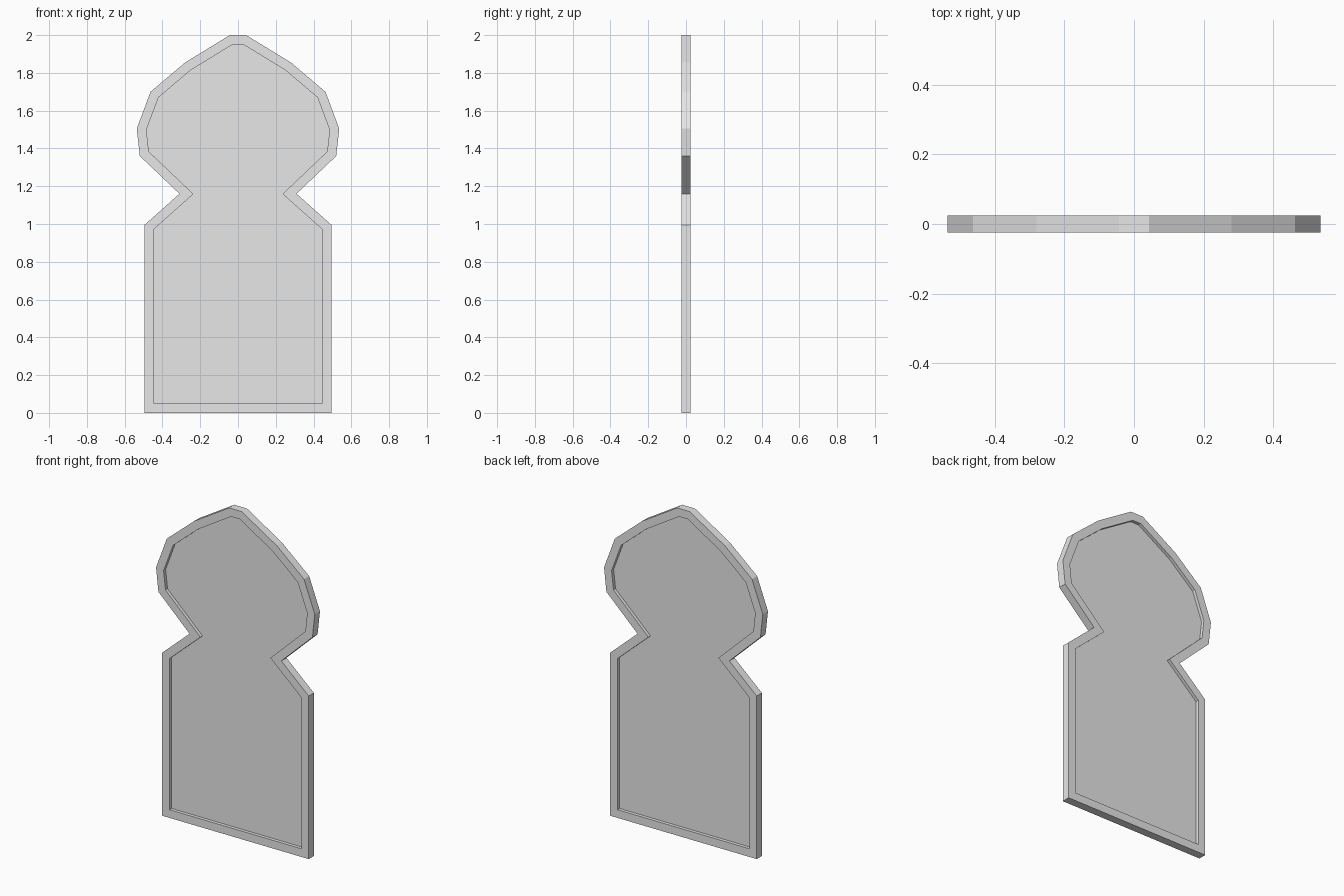
import bpy
import bmesh
from mathutils import Vector

cube = bpy.data.objects.get("Cube")
if cube:
    bpy.data.objects.remove(cube, do_unlink=True)

THICK = 0.05     # whole frame
BORDER = 0.05    # width of the raised rim
RECESS = 0.02    # depth of the panel on each side

# Right half of the outline, from the bottom up
HALF = [(0.495, 0), (0.495, 0.995), (0.31, 1.16), (0.52, 1.36),
        (0.536, 1.505), (0.463, 1.70), (0.28, 1.855), (0.043, 2.0)]
outline = HALF + [(-x, z) for x, z in reversed(HALF)]

# Flat grey finish
grey = bpy.data.materials.new("plain_grey")
grey.use_nodes = True
color = (0.8, 0.8, 0.8, 1)
grey.diffuse_color = color
grey.node_tree.nodes["Principled BSDF"].inputs["Base Color"].default_value = color


def offset_inward(points, distance):
    """Mitred inward offset of a counter-clockwise outline."""
    result = []
    for i, point in enumerate(points):
        p = Vector(point)
        a = (p - Vector(points[i - 1])).normalized()
        b = (Vector(points[(i + 1) % len(points)]) - p).normalized()
        na, nb = Vector((-a.y, a.x)), Vector((-b.y, b.x))
        result.append(p + (na + nb) * distance / (1 + na.dot(nb)))
    return result


# Rim and recessed panel, as a chain of outline loops from front to back
inner = offset_inward(outline, BORDER)
front, deep = -THICK / 2, -THICK / 2 + RECESS
loops = [(inner, deep), (inner, front), (outline, front),
         (outline, -front), (inner, -front), (inner, -deep)]

bm = bmesh.new()
rings = [[bm.verts.new((x, y, z)) for x, z in pts] for pts, y in loops]
count = len(outline)
for r1, r2 in zip(rings, rings[1:]):
    for i in range(count):
        j = (i + 1) % count
        bm.faces.new((r1[i], r1[j], r2[j], r2[i]))
bm.faces.new(rings[0])
bm.faces.new(rings[-1])
bmesh.ops.recalc_face_normals(bm, faces=bm.faces)

mesh = bpy.data.meshes.new("framed_panel")
bm.to_mesh(mesh)
bm.free()
mesh.materials.append(grey)
panel = bpy.data.objects.new("framed_panel", mesh)
bpy.context.collection.objects.link(panel)
